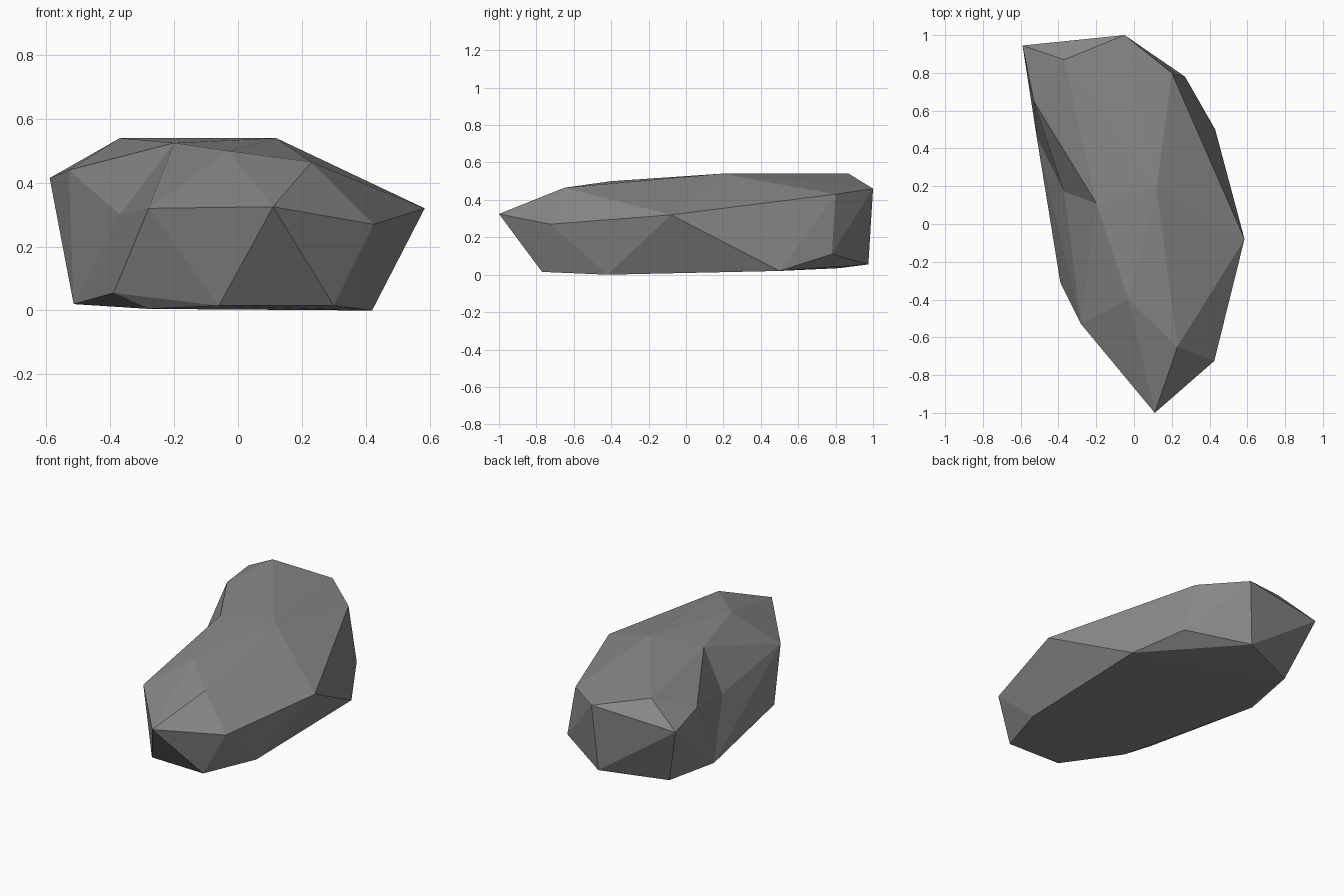
import bpy
import bmesh

# Remove the default cube only
cube = bpy.data.objects.get("Cube")
if cube:
    bpy.data.objects.remove(cube, do_unlink=True)

# Ring of corners where the front and rear lobes of the boulder meet
seam = {
    "notch_foot": (-.515, .46, .02),
    "notch_middle": (-.37, .17, .30),
    "notch_top": (-.20, .11, .525),
    "crown": (.12, .19, .54),
    "side_point": (.585, -.08, .32),
    "side_foot": (.43, .50, .02),
}

# Corners of the front lobe
front = {
    "ridge_middle": (-.03, -.40, .50),
    "ridge_front": (.23, -.65, .465),
    "nose": (.11, -1.0, .325),
    "left_shoulder": (.425, -.725, .27),
    "right_shoulder": (-.28, -.53, .32),
    "right_low": (-.39, -.31, .055),
    "right_foot": (-.28, -.42, .005),
    "nose_foot": (-.06, -.76, .015),
    "nose_foot_left": (.30, -.77, .015),
    "left_foot": (.42, -.42, 0),
}

# Corners of the rear lobe
rear = {
    "rear_crown": (-.37, .87, .54),
    "rear_horn": (-.59, .945, .415),
    "rear_edge": (-.05, 1.0, .46),
    "rear_shoulder": (.20, .80, .43),
    "rear_low": (.27, .78, .11),
    "notch_shoulder": (-.53, .65, .44),
    "rear_foot_right": (-.46, .82, .035),
    "rear_foot_middle": (-.08, .975, .055),
}


def add_lobe(bm, corners):
    """Wrap a convex skin around a lobe, left open where it meets the other."""
    joint = [bm.verts.new(p) for p in seam.values()]
    own = [bm.verts.new(p) for p in corners.values()]
    bmesh.ops.convex_hull(bm, input=joint + own, use_existing_faces=False)
    shared = set(joint)
    inner = [f for f in bm.faces if set(f.verts) <= shared]
    bmesh.ops.delete(bm, geom=inner, context="FACES")


# Build both lobes and weld them along the seam
bm = bmesh.new()
add_lobe(bm, front)
add_lobe(bm, rear)
bmesh.ops.remove_doubles(bm, verts=bm.verts[:], dist=.0005)

# Tidy leftovers from the hulls and close any gap
bmesh.ops.delete(bm, geom=[e for e in bm.edges if not e.link_faces], context="EDGES")
bmesh.ops.delete(bm, geom=[v for v in bm.verts if not v.link_faces], context="VERTS")
bmesh.ops.holes_fill(bm, edges=[e for e in bm.edges if e.is_boundary], sides=0)
bmesh.ops.recalc_face_normals(bm, faces=bm.faces[:])

mesh = bpy.data.meshes.new("boulder")
bm.to_mesh(mesh)
bm.free()
boulder = bpy.data.objects.new("boulder", mesh)
bpy.context.collection.objects.link(boulder)

# Plain grey stone, flat shaded
stone = bpy.data.materials.new("grey_stone")
stone.use_nodes = True
colour = (.25, .25, .25, 1)
stone.diffuse_color = colour
for node in stone.node_tree.nodes:
    if node.type == "BSDF_PRINCIPLED":
        node.inputs["Base Color"].default_value = colour
        node.inputs["Roughness"].default_value = .9
mesh.materials.append(stone)
